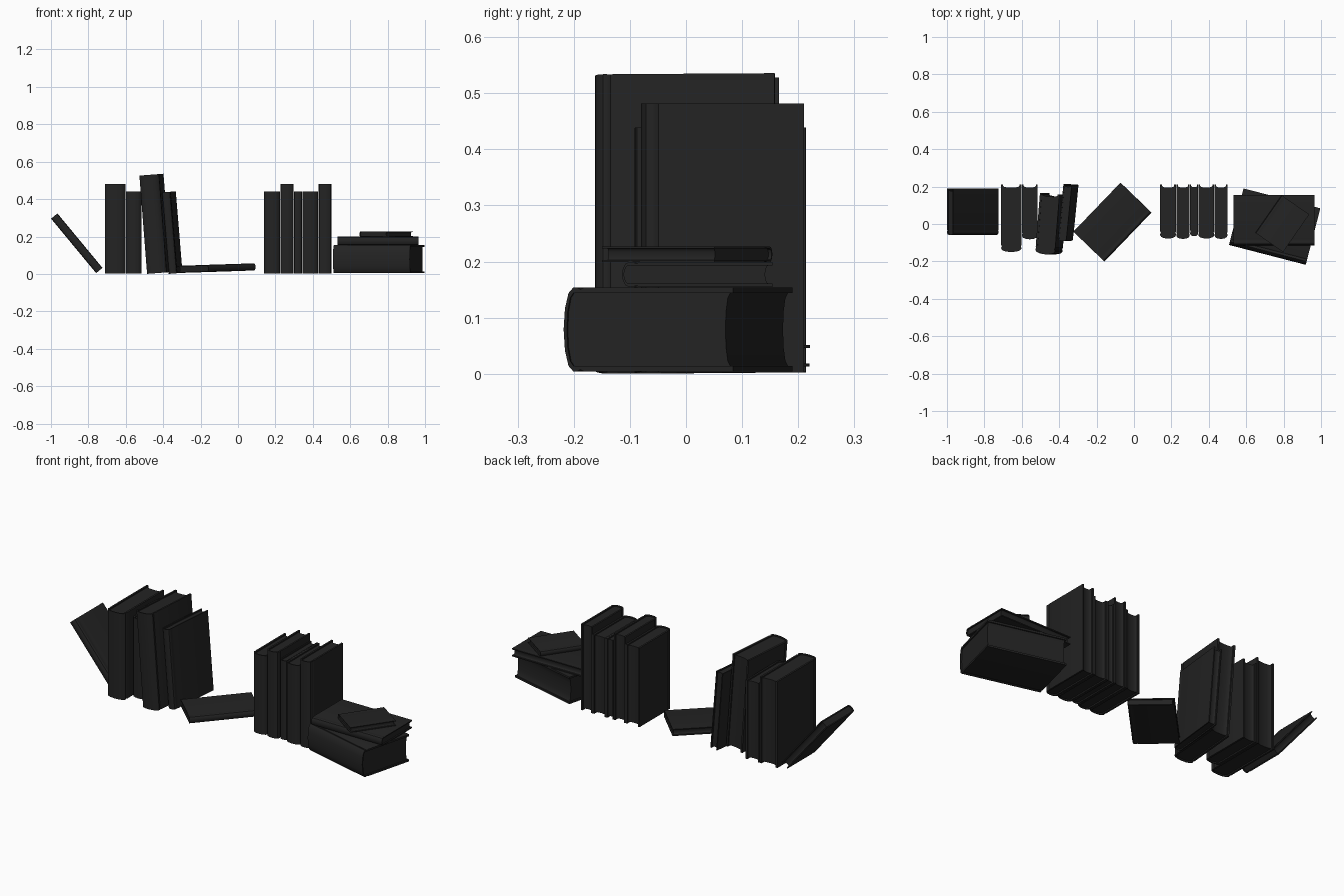
import bpy, bmesh, math
from mathutils import Vector, Matrix

if "Cube" in bpy.data.objects:
    bpy.data.objects.remove(bpy.data.objects["Cube"])

black = bpy.data.materials.new("soft_black")
black.diffuse_color = (0.017, 0.017, 0.017, 1)
black.use_nodes = True
black.node_tree.nodes["Principled BSDF"].inputs["Base Color"].default_value = black.diffuse_color


def finish(name, bm, mat):
    bmesh.ops.recalc_face_normals(bm, faces=bm.faces)
    me = bpy.data.meshes.new(name)
    bm.to_mesh(me)
    bm.free()
    me.materials.append(black)
    ob = bpy.data.objects.new(name, me)
    bpy.context.collection.objects.link(ob)
    ob.matrix_world = mat
    bpy.ops.object.select_all(action='DESELECT')
    ob.select_set(True)
    bpy.context.view_layer.objects.active = ob
    bpy.ops.object.shade_smooth_by_angle(angle=math.radians(35))


def prism(bm, pts, z0, z1):
    # extrude a closed outline along the height of the book
    lo = [bm.verts.new((x, y, z0)) for x, y in pts]
    hi = [bm.verts.new((x, y, z1)) for x, y in pts]
    bm.faces.new(lo)
    bm.faces.new(hi)
    for i in range(len(pts)):
        j = (i + 1) % len(pts)
        bm.faces.new((lo[i], lo[j], hi[j], hi[i]))


def arc(T, y, b, n=6):
    # rounded spine from the right board to the left board
    return [(T * math.cos(math.pi * i / n), y - b * math.sin(math.pi * i / n))
            for i in range(n + 1)]


def book(name, centre, h, d, t, spine=(0, -1, 0), up=(0, 0, 1)):
    # local axes: x thickness, -y spine, z height; origin in the middle
    Z = Vector(up).normalized()
    Y = -Vector(spine)
    Y = (Y - Z * Y.dot(Z)).normalized()
    X = Y.cross(Z)
    mat = Matrix((X, Y, Z)).transposed().to_4x4()
    mat.translation = Vector(centre)
    T, D, H = t / 2, d / 2, h / 2
    c = min(0.01, t * 0.13)
    b = min(0.018, t * 0.28)
    y0 = -D + b
    g = 0.35 * c

    # cover: two boards, hinge grooves and rounded spine
    right = [(T, D), (T, y0 + 0.02), (T - g, y0 + 0.013), (T, y0 + 0.006)]
    outer = right + arc(T, y0, b) + [(-x, y) for x, y in reversed(right)]
    k = T - c
    iright = [(k, D), (k, y0 + 0.02), (k, y0 + 0.013), (k, y0 + 0.006)]
    inner = iright + arc(k, y0, b - c * 0.6) + [(-x, y) for x, y in reversed(iright)]
    bm = bmesh.new()
    rings = []
    for pts, z in ((outer, -H), (outer, H), (inner, H), (inner, -H)):
        rings.append([bm.verts.new((x, y, z)) for x, y in pts])
    n = len(outer)
    for a in range(4):
        p, q = rings[a], rings[(a + 1) % 4]
        for i in range(n - 1):
            bm.faces.new((p[i], p[i + 1], q[i + 1], q[i]))
    for i in (0, n - 1):
        bm.faces.new([r[i] for r in rings])
    finish(name + "_cover", bm, mat)

    # page block with hollow fore edge
    e = 0.007
    fore = [(-k * math.cos(math.pi * i / 6),
             D - e - 0.5 * b * math.sin(math.pi * i / 6)) for i in range(7)]
    bm = bmesh.new()
    prism(bm, arc(k, y0, b - c * 0.6) + fore, -H + e, H - e)
    finish(name + "_pages", bm, mat)


# leaning book on the far left
book("leaning_book", (-0.862, 0.065, 0.164), 0.378, 0.25, 0.044, up=(-0.24, 0, 0.29))

# upright books: left x, right x, height, front y
upright = [(-0.71, -0.602, 0.48, -0.15), (-0.60, -0.515, 0.44, -0.082),
           (0.14, 0.225, 0.44, -0.078), (0.226, 0.298, 0.48, -0.08),
           (0.30, 0.343, 0.44, -0.065), (0.344, 0.429, 0.44, -0.078),
           (0.43, 0.50, 0.48, -0.08)]
for i, (x0, x1, h, yf) in enumerate(upright):
    book(f"upright_book_{i + 1}", ((x0 + x1) / 2, (yf + 0.21) / 2, h / 2 + 0.002),
         h, 0.21 - yf, x1 - x0)

# two tilted books
book("tall_tilted_book", (-0.443, 0.0, 0.268), 0.527, 0.325, 0.105,
     spine=(-0.08, -1, 0), up=(-0.041, 0, 0.525))
book("thin_tilted_book", (-0.352, 0.06, 0.221), 0.437, 0.305, 0.045,
     spine=(-0.1, -1, 0), up=(-0.036, 0, 0.437))

# book lying flat in the middle
book("flat_book", (-0.115, 0.01, 0.031), 0.363, 0.23, 0.038,
     spine=(0.7, -0.7, 0.025), up=(0.25, 0.26, 0.008))

# stack on the right
book("stack_bottom_book", (0.752, -0.014, 0.079), 0.424, 0.312, 0.15,
     spine=(-0.075, -0.29, 0), up=(0.41, -0.106, 0))
book("stack_middle_book", (0.749, 0.02, 0.177), 0.434, 0.268, 0.044, up=(1, 0, 0))
book("stack_top_book", (0.793, 0.002, 0.213), 0.245, 0.18, 0.028,
     spine=(-0.82, 0.57, 0), up=(0.57, 0.82, 0))
